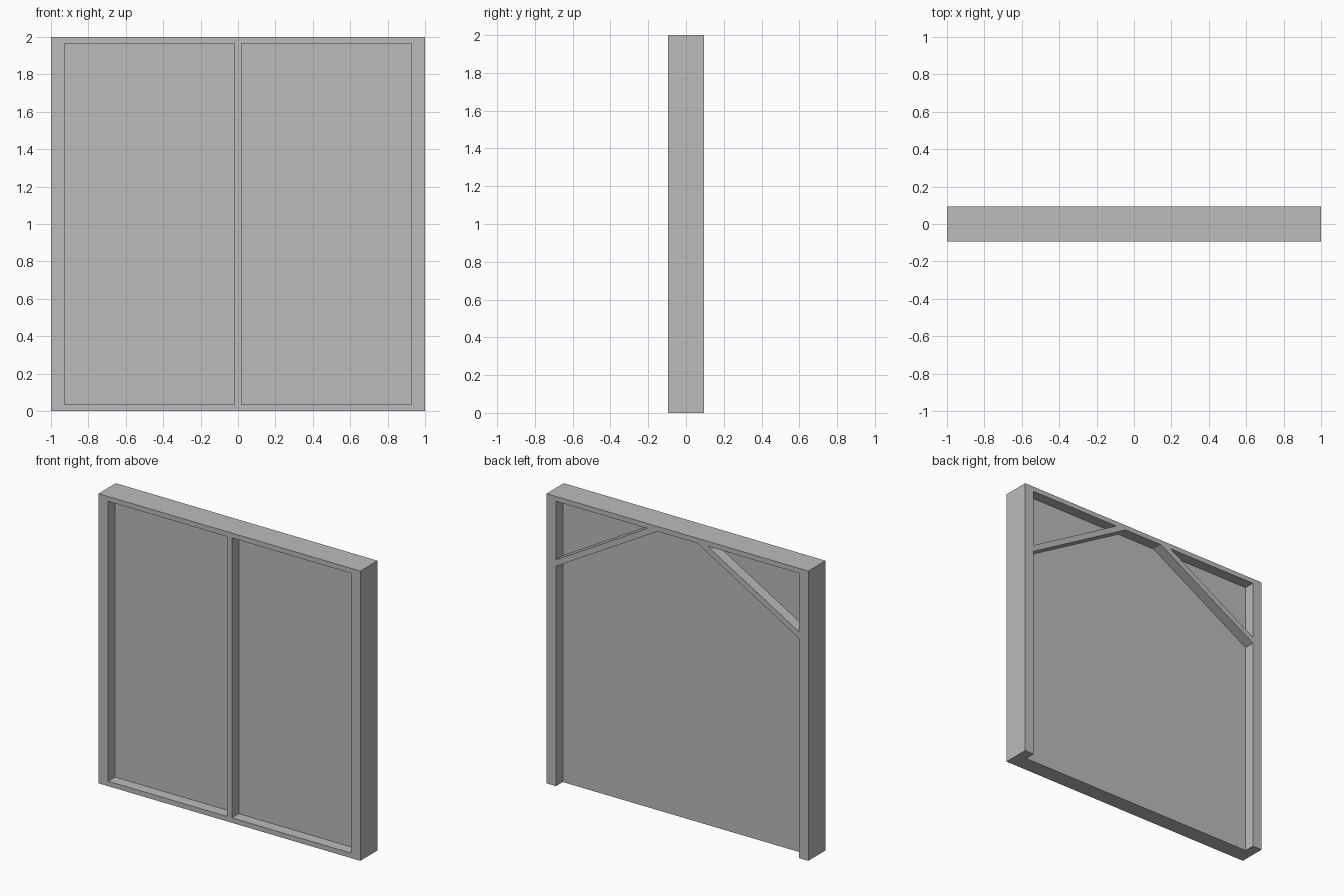
import bpy
import bmesh

cube = bpy.data.objects.get("Cube")
if cube:
    bpy.data.objects.remove(cube, do_unlink=True)

HALF_W, HEIGHT, HALF_D = 1.0, 2.0, 0.094
INNER = 0.927                 # inner edge of the side posts
RAIL = 0.034                  # top and bottom rail height
TOP = HEIGHT - RAIL           # underside of the top rail
MULLION = 0.019               # half width of the centre bar
PANEL_FRONT, PANEL_BACK = -0.018, 0.02
OVER = 0.1                    # how far cutters reach outside the block

grey = bpy.data.materials.new("grey")
grey.use_nodes = True
colour = (0.5, 0.5, 0.5, 1)
grey.diffuse_color = colour
grey.node_tree.nodes["Principled BSDF"].inputs["Base Color"].default_value = colour


def prism(name, outline, y0, y1):
    """Extrude an (x, z) outline from y0 to y1."""
    bm = bmesh.new()
    face = bm.faces.new([bm.verts.new((x, y0, z)) for x, z in outline])
    ext = bmesh.ops.extrude_face_region(bm, geom=[face])
    moved = [g for g in ext["geom"] if isinstance(g, bmesh.types.BMVert)]
    bmesh.ops.translate(bm, verts=moved, vec=(0, y1 - y0, 0))
    bmesh.ops.recalc_face_normals(bm, faces=bm.faces[:])
    mesh = bpy.data.meshes.new(name)
    bm.to_mesh(mesh)
    bm.free()
    mesh.materials.append(grey)
    obj = bpy.data.objects.new(name, mesh)
    bpy.context.collection.objects.link(obj)
    return obj


def rectangle(x0, x1, z0, z1):
    return [(x0, z0), (x1, z0), (x1, z1), (x0, z1)]


def carve(target, cutter):
    """Cut a pocket out of the target, then drop the cutter."""
    cutter.hide_render = True
    mod = target.modifiers.new(cutter.name, "BOOLEAN")
    mod.operation = "DIFFERENCE"
    mod.solver = "EXACT"
    mod.object = cutter
    bpy.context.view_layer.objects.active = target
    bpy.ops.object.modifier_apply(modifier=mod.name)
    bpy.data.objects.remove(cutter, do_unlink=True)


# Solid wall block, carved into posts, rails, braces and a thin panel
wall = prism("framed_wall_panel", rectangle(-HALF_W, HALF_W, 0, HEIGHT), -HALF_D, HALF_D)

for side in (-1, 1):
    # Front: tall recess either side of the centre bar
    recess = rectangle(side * MULLION, side * INNER, RAIL, TOP)
    carve(wall, prism("front_recess", recess, -HALF_D - OVER, PANEL_FRONT))
    # Back: triangle above each corner brace
    corner = [(side * INNER, 1.563), (side * INNER, TOP), (side * 0.23, TOP)]
    carve(wall, prism("corner_recess", corner, PANEL_BACK, HALF_D + OVER))

# Back: large opening below the braces, running out through the bottom
half = [(INNER, -OVER), (INNER, 1.518), (0.15, TOP)]
opening = half + [(-x, z) for x, z in reversed(half)]
carve(wall, prism("back_recess", opening, PANEL_BACK, HALF_D + OVER))
